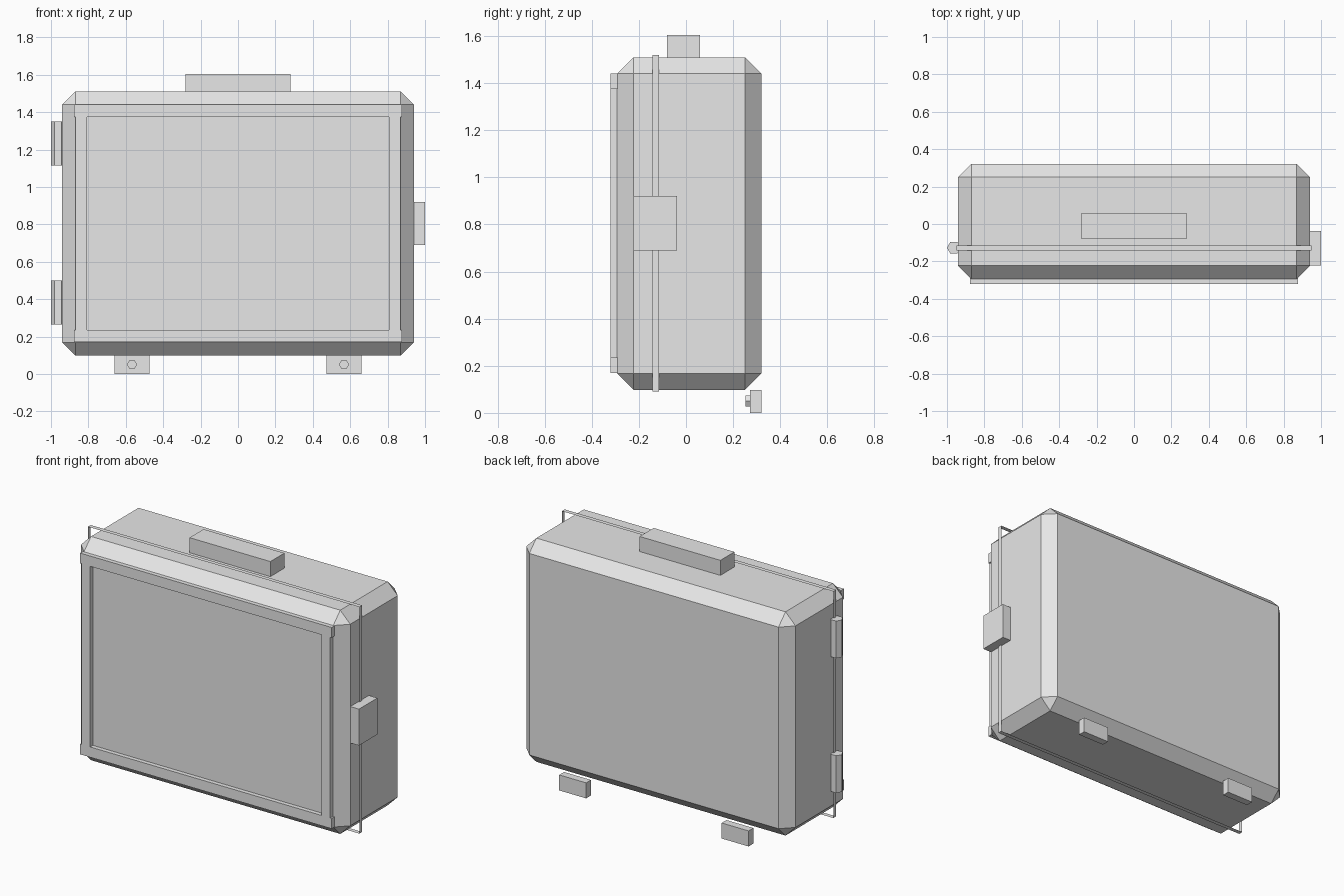
import bpy
import bmesh
from math import pi
from mathutils import Matrix, Vector

cube = bpy.data.objects.get("Cube")
if cube:
    bpy.data.objects.remove(cube, do_unlink=True)

grey = bpy.data.materials.new("light_grey")
grey.use_nodes = True
grey.diffuse_color = (0.8, 0.8, 0.8, 1)
grey.node_tree.nodes["Principled BSDF"].inputs["Base Color"].default_value = (0.8, 0.8, 0.8, 1)


def finish(name, bm):
    mesh = bpy.data.meshes.new(name)
    bm.to_mesh(mesh)
    bm.free()
    mesh.materials.append(grey)
    obj = bpy.data.objects.new(name, mesh)
    bpy.context.collection.objects.link(obj)
    return obj


def box(name, low, high, chamfer=0):
    low, high = Vector(low), Vector(high)
    bm = bmesh.new()
    size = Matrix.Diagonal((high - low).to_4d())
    bmesh.ops.create_cube(bm, size=1, matrix=Matrix.Translation((low + high) / 2) @ size)
    if chamfer:
        bmesh.ops.bevel(bm, geom=bm.edges[:], offset=chamfer, segments=1, affect='EDGES')
    return finish(name, bm)


def hex_prism(name, centre, radius, depth, turn):
    bm = bmesh.new()
    bmesh.ops.create_cone(bm, cap_ends=True, segments=6, radius1=radius, radius2=radius,
                          depth=depth, matrix=Matrix.Translation(centre) @ turn)
    return finish(name, bm)


# Chamfered case body
box("case_body", (-0.94, -0.293, 0.098), (0.94, 0.32, 1.51), 0.07)

# Raised border on the front: long rails, slightly inset stiles
for name, z in (("bottom", 0.17), ("top", 1.375)):
    box(name + "_rail", (-0.878, -0.32, z), (0.878, -0.29, z + 0.065))
for name, x in (("right", -0.838), ("left", 0.838)):
    box(name + "_stile", (x - 0.03, -0.32, 0.235), (x + 0.03, -0.29, 1.375))

# Thin open sealing band around the case
bm = bmesh.new()
loops = [[bm.verts.new((x, y, z)) for x, z in
          ((-0.948, 0.09), (0.948, 0.09), (0.948, 1.52), (-0.948, 1.52))]
         for y in (-0.143, -0.115)]
for i in range(4):
    j = (i + 1) % 4
    bm.faces.new((loops[0][i], loops[0][j], loops[1][j], loops[1][i]))
bmesh.ops.recalc_face_normals(bm, faces=bm.faces[:])
finish("sealing_band", bm)

# Carry handle and side latch
box("handle", (-0.282, -0.08, 1.51), (0.282, 0.06, 1.605))
box("latch", (0.94, -0.222, 0.69), (1.0, -0.038, 0.92))

# Hexagonal hinge barrels, with a point facing outward
for name, z in (("lower", 0.382), ("upper", 1.232)):
    hex_prism(name + "_hinge", (-0.963, -0.127, z), 0.037, 0.235, Matrix.Rotation(pi / 2, 4, 'Z'))

# Feet with bolts on their front
for name, x in (("right", -0.567), ("left", 0.567)):
    box(name + "_foot", (x - 0.094, 0.272, 0), (x + 0.094, 0.32, 0.098))
    hex_prism(name + "_foot_bolt", (x, 0.263, 0.051), 0.027, 0.02,
              Matrix.Rotation(pi / 2, 4, 'X') @ Matrix.Rotation(pi / 2, 4, 'Z'))
